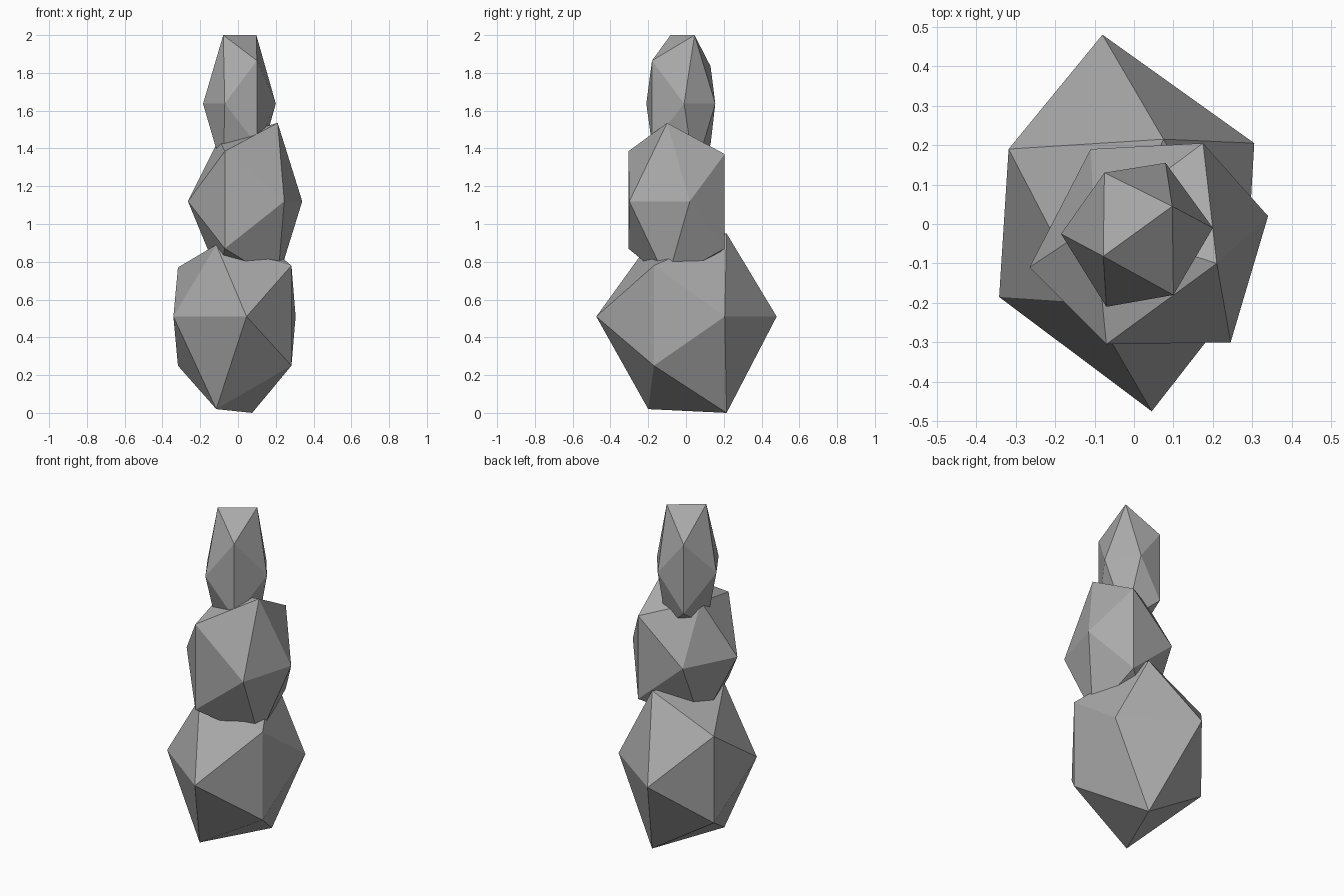
import bpy
import bmesh

# Remove the default cube
cube = bpy.data.objects.get("Cube")
if cube:
    bpy.data.objects.remove(cube, do_unlink=True)

# Single stone colour
GREY = (0.4, 0.4, 0.4, 1.0)
stone = bpy.data.materials.new("stone grey")
stone.use_nodes = True
stone.diffuse_color = GREY
shader = stone.node_tree.nodes["Principled BSDF"]
shader.inputs["Base Color"].default_value = GREY
shader.inputs["Roughness"].default_value = 0.9


def build_rock(name, waist_height, waist, shoulders, tips):
    """Irregular twenty-sided rock: a level waist of four corners, plus
    shoulder and tip corners that each occur once below and once above."""
    corners = [(x, y, waist_height) for x, y in waist]
    for x, y, low, high in shoulders + tips:
        corners += [(x, y, low), (x, y, high)]

    # Wrap the corners in flat triangles
    bm = bmesh.new()
    for corner in corners:
        bm.verts.new(corner)
    bmesh.ops.convex_hull(bm, input=bm.verts)
    bmesh.ops.recalc_face_normals(bm, faces=bm.faces)

    mesh = bpy.data.meshes.new(name)
    bm.to_mesh(mesh)
    bm.free()
    mesh.materials.append(stone)
    rock = bpy.data.objects.new(name, mesh)
    bpy.context.collection.objects.link(rock)
    return rock


# Large base rock
build_rock(
    "bottom_rock",
    waist_height=0.51,
    waist=[(0.045, -0.475), (0.305, 0.205), (-0.08, 0.48), (-0.342, -0.185)],
    shoulders=[(0.283, -0.17, 0.25, 0.78), (-0.318, 0.19, 0.25, 0.77)],
    tips=[(-0.115, -0.2, 0.02, 0.89), (0.075, 0.215, 0, 0.95)],
)

# Leaning middle rock
build_rock(
    "middle_rock",
    waist_height=1.12,
    waist=[(0.245, -0.3), (0.34, 0.02), (-0.11, 0.19), (-0.265, -0.11)],
    shoulders=[(-0.07, -0.305, 0.87, 1.385), (0.175, 0.205, 0.87, 1.37)],
    tips=[(0.21, -0.1, 0.7, 1.535), (-0.1, 0, 0.72, 1.45)],
)

# Slim rock balanced on top
build_rock(
    "top_rock",
    waist_height=1.637,
    waist=[(0.2, -0.01), (0.08, 0.155), (-0.185, -0.025), (-0.07, -0.21)],
    shoulders=[(0.1, -0.18, 1.42, 1.865), (-0.075, 0.13, 1.42, 1.835)],
    tips=[(-0.078, -0.082, 1.27, 2), (0.097, 0.045, 1.27, 2)],
)
